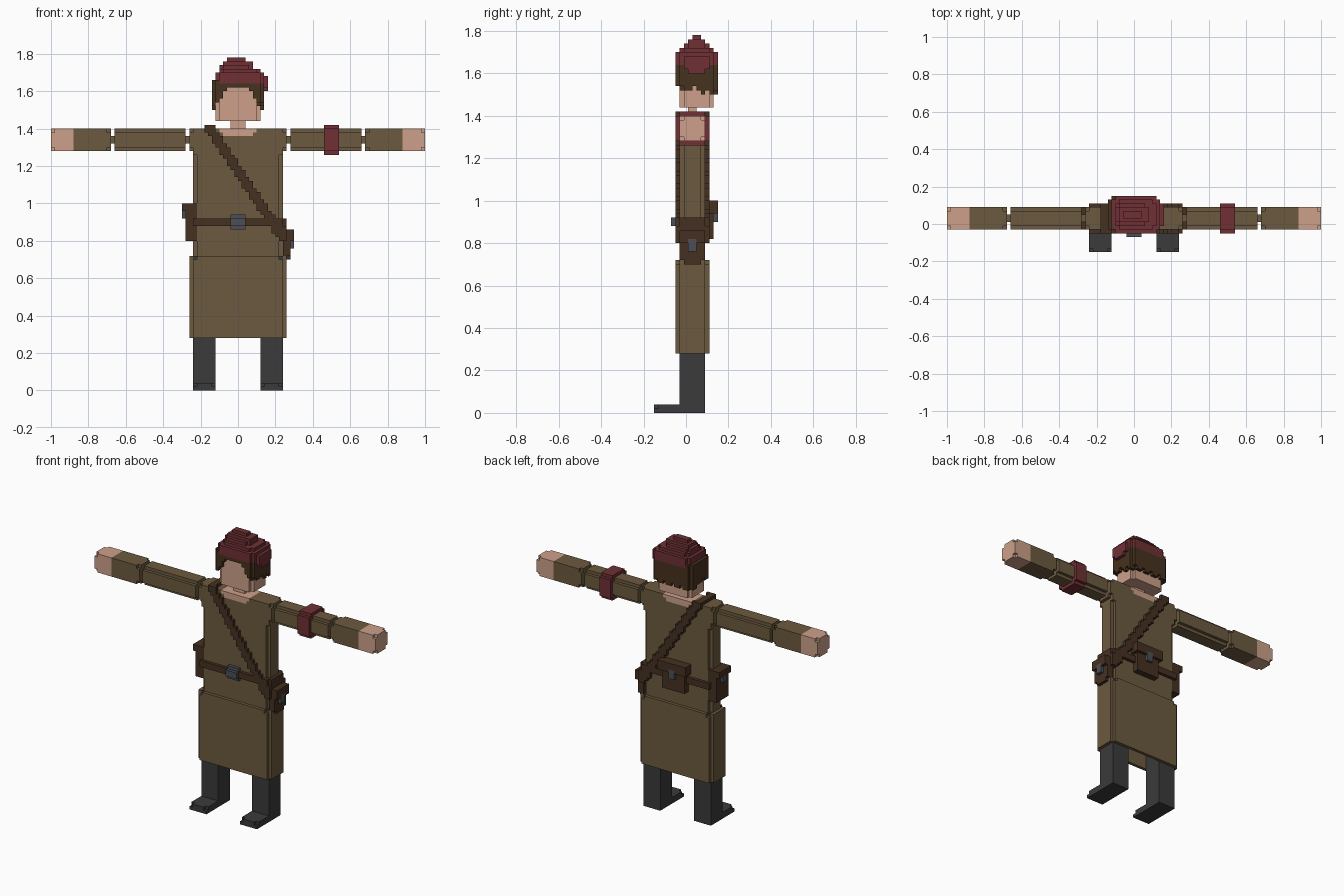
import bpy, bmesh
from mathutils import Vector

if "Cube" in bpy.data.objects:
    bpy.data.objects.remove(bpy.data.objects["Cube"])

V = 0.02          # edge length of one cube cell
Y0 = -0.15        # y of cell row 0
COLOURS = {
    "coat_brown": (0.150, 0.101, 0.050),
    "skin": (0.610, 0.352, 0.251),
    "cap_red": (0.160, 0.030, 0.035),
    "hair_brown": (0.062, 0.032, 0.013),
    "leather_brown": (0.060, 0.030, 0.015),
    "boot_grey": (0.043, 0.043, 0.044),
    "metal_grey": (0.072, 0.078, 0.092),
}
materials = {}
for cname, rgb in COLOURS.items():
    materials[cname] = bpy.data.materials.new(cname)
    materials[cname].diffuse_color = (*rgb, 1)

cells = {}        # (i, j, k) -> part name
part_colour = {}  # part name -> colour name


def box(part, colour, x, y, z, trim=None):
    """Fill cells; trim is the axis along which the four corner edges are cut."""
    part_colour[part] = colour
    rng = (x, y, z)
    for i in range(*x):
        for j in range(*y):
            for k in range(*z):
                c = (i, j, k)
                ends = [c[a] in (rng[a][0], rng[a][1] - 1) for a in range(3)]
                if trim is not None and all(ends[a] for a in range(3) if a != trim):
                    continue
                cells[c] = part


def sided(side, a, b):
    return (a, b) if side > 0 else (-b, -a)


# Coat body: corner edges cut below the armpits, square shoulders above
box("coat_body", "coat_brown", (-12, 12), (6, 12), (36, 63), 2)
box("coat_body", "coat_brown", (-12, 12), (6, 12), (63, 70))

# Skirt: open shell around the legs
box("coat_skirt", "coat_brown", (-13, 13), (5, 13), (14, 36), 2)
for c in [c for c, p in cells.items() if p == "coat_skirt"
          and -12 <= c[0] < 12 and 6 <= c[1] < 12]:
    del cells[c]
for j in (5, 12):
    for i in (-12, 11):
        cells.pop((i, j, 35), None)

for side, label in ((-1, "right"), (1, "left")):
    # Legs and flat feet
    leg, foot = label + "_leg", label + "_foot"
    box(leg, "boot_grey", sided(side, 6, 12), (6, 12), (2, 36))
    box(foot, "boot_grey", sided(side, 6, 12), (0, 12), (0, 2))
    for i in sided(side, 6, 11) if side > 0 else (-12, -7):
        cells.pop((i, 0, 1), None)
    # Shoulder, upper arm, forearm and hand, linked by thin joints
    box(label + "_shoulder", "coat_brown", sided(side, 12, 13), (6, 12), (64, 70), 0)
    box(label + "_upper_arm", "coat_brown", sided(side, 13, 34), (8, 10), (66, 68))
    box(label + "_upper_arm", "coat_brown", sided(side, 14, 33), (6, 12), (64, 70), 0)
    box(label + "_forearm", "coat_brown", sided(side, 34, 35), (6, 12), (64, 70), 0)
    box(label + "_forearm", "coat_brown", sided(side, 35, 44), (6, 12), (64, 70))
    box(label + "_hand", "skin", sided(side, 44, 49), (6, 12), (64, 70))
    box(label + "_hand", "skin", sided(side, 49, 50), (6, 12), (64, 70), 0)

# Arm band
box("arm_band", "cap_red", (23, 27), (5, 13), (63, 71), 0)

# Neckline and neck
box("neckline", "skin", (-4, 4), (6, 12), (68, 69))
box("neckline", "skin", (-5, 5), (6, 12), (69, 70))
box("neck", "skin", (-2, 2), (8, 10), (70, 72))

# Belt and buckle
box("belt", "leather_brown", (-13, 13), (5, 13), (44, 46), 2)
box("buckle", "metal_grey", (-2, 2), (5, 6), (43, 47))
box("buckle", "metal_grey", (-2, 2), (4, 5), (44, 46))

# Diagonal strap, front and back, running over the shoulder
for k in range(41, 71):
    mid = round(-8 + (69.5 - k) * 0.67)
    for j in (5, 12):
        box("strap", "leather_brown", (mid - 1, min(mid + 2, 13)), (j, j + 1), (k, k + 1))
box("strap", "leather_brown", (-9, -7), (5, 13), (70, 71))

# Side pouch hanging from the strap
box("strap_pouch", "leather_brown", (12, 14), (6, 12), (36, 43))
box("strap_pouch", "leather_brown", (12, 15), (6, 12), (40, 43))
box("strap_pouch", "leather_brown", (12, 14), (7, 11), (35, 36))
box("strap_pouch", "leather_brown", (11, 13), (5, 13), (40, 44))
box("strap_pouch_clasp", "metal_grey", (14, 15), (8, 10), (38, 41))

# Side belt pouch
box("side_pouch", "leather_brown", (-14, -11), (6, 12), (40, 50))
box("side_pouch", "leather_brown", (-15, -12), (6, 12), (48, 50))
box("side_pouch_clasp", "metal_grey", (-15, -14), (8, 10), (46, 48))

# Back belt pouch
box("back_pouch", "leather_brown", (-4, 4), (12, 14), (41, 50))
box("back_pouch", "leather_brown", (-5, 5), (12, 15), (47, 50))
box("back_pouch_clasp", "metal_grey", (-1, 1), (14, 15), (45, 48))

# Hair with a ragged hem and a stepped opening for the face
box("hair", "hair_brown", (-7, 7), (5, 15), (75, 83), 2)
for c in [c for c, p in cells.items() if p == "hair"]:
    i, j, k = c
    half = 6 if k < 77 else 5 if k < 78 else 4 if k < 80 else 3
    front_gap = j == 5 and k < 81 and -half <= i < half
    hem = 75 + ((2 * i + j) % 3 == 0) + (5 < j < 11)
    if front_gap or k < hem:
        del cells[c]

# Head
box("head", "skin", (-6, 6), (6, 14), (72, 82), 2)

# Cap: stacked layers, drooping to one side (x0, x1, y0, y1, z0, z1)
for x0, x1, y0, y1, z0, z1 in ((-6, 7, 5, 15, 82, 85), (-5, 6, 6, 14, 85, 86),
                               (-5, 4, 7, 13, 86, 87), (-4, 4, 8, 12, 87, 88),
                               (-3, 2, 9, 11, 88, 89)):
    box("cap", "cap_red", (x0, x1), (y0, y1), (z0, z1), 2 if z0 < 87 else None)
box("cap", "cap_red", (6, 8), (6, 14), (81, 84), 2)
box("cap", "cap_red", (7, 8), (8, 12), (80, 81))

# Turn each part's exposed cell sides into one mesh
SIDES = []
for axis in range(3):
    u, w = (axis + 1) % 3, (axis + 2) % 3
    for s in (0, 1):
        quad = []
        for a, b in ((0, 0), (1, 0), (1, 1), (0, 1)):
            corner = [0, 0, 0]
            corner[axis], corner[u], corner[w] = s, a, b
            quad.append(tuple(corner))
        step = [0, 0, 0]
        step[axis] = 1 if s else -1
        SIDES.append((step, quad if s else quad[::-1]))

for part, colour in part_colour.items():
    bm = bmesh.new()
    verts = {}
    for c in [c for c, p in cells.items() if p == part]:
        for step, quad in SIDES:
            if tuple(c[a] + step[a] for a in range(3)) in cells:
                continue
            ring = []
            for q in quad:
                key = tuple(c[a] + q[a] for a in range(3))
                if key not in verts:
                    verts[key] = bm.verts.new(Vector(key) * V + Vector((0, Y0, 0)))
                ring.append(verts[key])
            bm.faces.new(ring)
    # Merge flat neighbouring cells into larger faces
    bmesh.ops.dissolve_limit(bm, angle_limit=0.01, verts=bm.verts[:], edges=bm.edges[:])
    mesh = bpy.data.meshes.new(part)
    bm.to_mesh(mesh)
    bm.free()
    mesh.materials.append(materials[colour])
    bpy.context.collection.objects.link(bpy.data.objects.new(part, mesh))

for m in bpy.data.materials:
    if m.users and not m.is_grease_pencil:
        m.use_nodes = True
        m.node_tree.nodes["Principled BSDF"].inputs["Base Color"].default_value = m.diffuse_color
